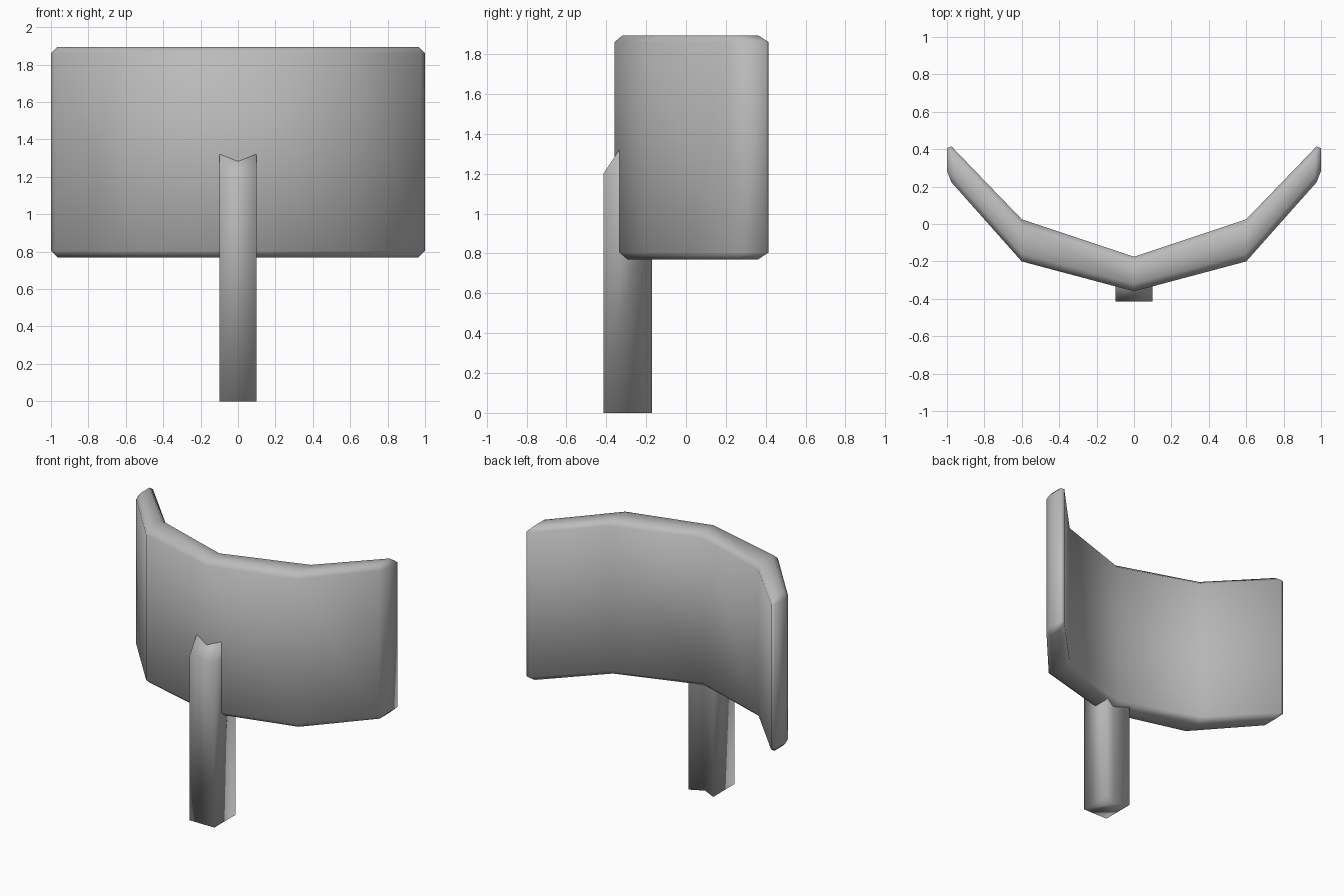
import bpy
import bmesh
import math

cube = bpy.data.objects.get("Cube")
if cube:
    bpy.data.objects.remove(cube, do_unlink=True)


def make_material(name, colour):
    mat = bpy.data.materials.new(name)
    mat.use_nodes = True
    mat.diffuse_color = colour
    mat.node_tree.nodes["Principled BSDF"].inputs["Base Color"].default_value = colour
    return mat


def loft(name, rings, mat, closed_ring_caps=True):
    """Skin matching rings of points, cap both ends and shade smooth."""
    bm = bmesh.new()
    rows = [[bm.verts.new(p) for p in ring] for ring in rings]
    for a, b in zip(rows, rows[1:]):
        for i in range(len(a)):
            j = (i + 1) % len(a)
            bm.faces.new((a[i], a[j], b[j], b[i]))
    bm.faces.new(rows[0])
    bm.faces.new(rows[-1])
    bmesh.ops.recalc_face_normals(bm, faces=bm.faces)
    for face in bm.faces:
        face.smooth = True
    mesh = bpy.data.meshes.new(name)
    bm.to_mesh(mesh)
    bm.free()
    mesh.materials.append(mat)
    obj = bpy.data.objects.new(name, mesh)
    bpy.context.collection.objects.link(obj)
    return obj


grey = make_material("plain grey", (0.5, 0.5, 0.5, 1))

# Folded panel: a rectangular section swept across x, as (x, outer y, inner y)
BOTTOM, TOP = 0.77, 1.895
half = [(1.0, 0.25, 0.44), (0.6, -0.2, 0.025)]
stations = [(-x, o, i) for x, o, i in half] + [(0, -0.36, -0.175)] + half[::-1]
sections = [[(x, o, BOTTOM), (x, i, BOTTOM), (x, i, TOP), (x, o, TOP)]
            for x, o, i in stations]
panel = loft("curved_panel", sections, grey)

# Chamfer the rim and end edges but not the folds
bevel = panel.modifiers.new("rim_chamfer", 'BEVEL')
bevel.width = 0.035
bevel.segments = 1
bevel.limit_method = 'ANGLE'
bevel.angle_limit = math.radians(39)


# Post: notched back, front sloping into the panel at the top
def post_ring(front, z):
    return [(-0.1, front, z), (0.1, front, z), (0.1, -0.17, z),
            (0, -0.22, z), (-0.1, -0.17, z)]


loft("support_post",
     [post_ring(-0.415, 0), post_ring(-0.415, 1.2), post_ring(-0.335, 1.32)], grey)
